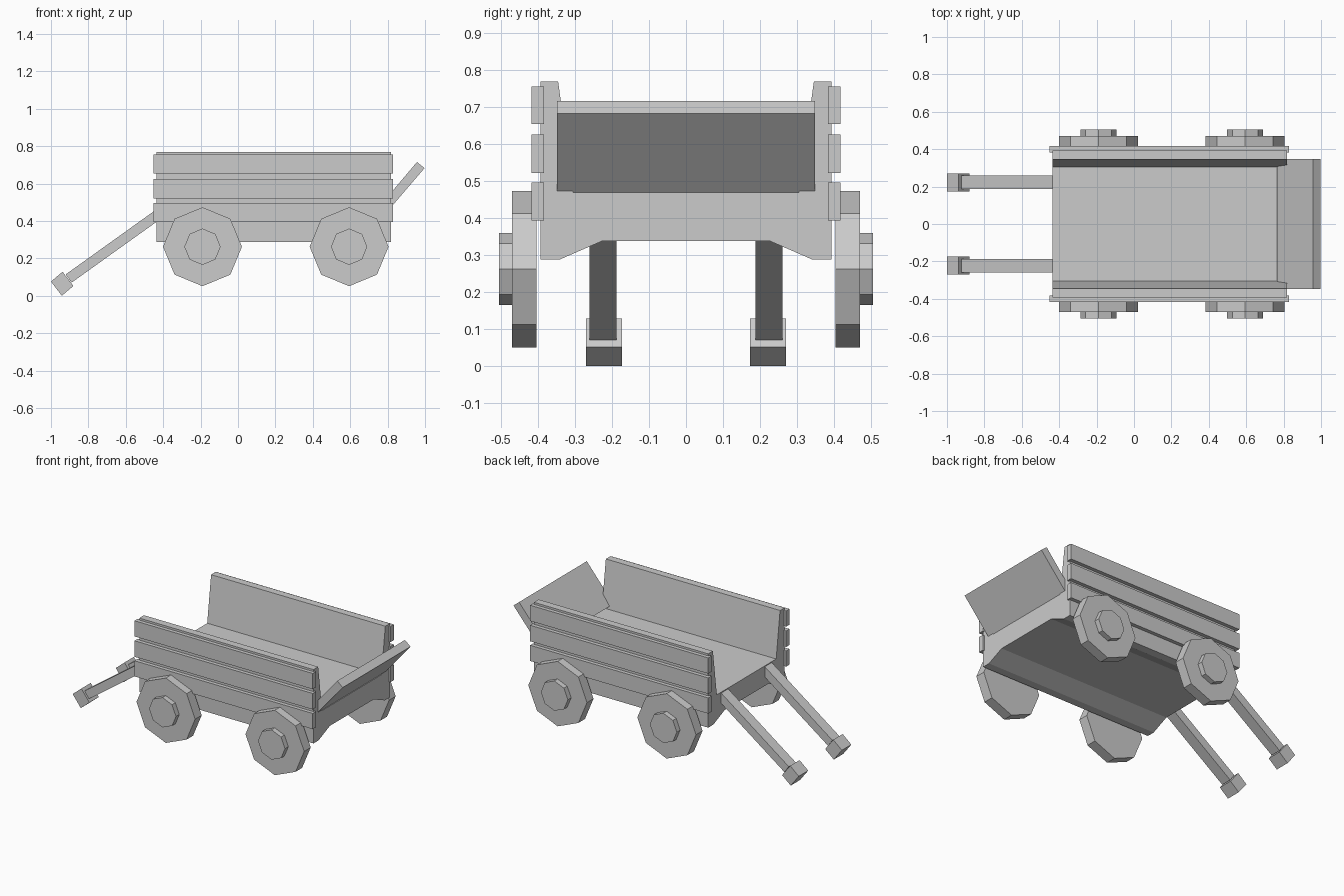
import bpy, bmesh, math
from mathutils import Vector

cube = bpy.data.objects.get("Cube")
if cube:
    bpy.data.objects.remove(cube, do_unlink=True)

grey = bpy.data.materials.new("plain_grey")
grey.use_nodes = True
COLOUR = (0.6, 0.6, 0.6, 1)
grey.diffuse_color = COLOUR
grey.node_tree.nodes["Principled BSDF"].inputs["Base Color"].default_value = COLOUR


def prism(name, points, axis, start, end):
    """Extrude a closed profile along x (points are y, z) or y (points are x, z)."""
    bm = bmesh.new()
    place = (lambda a, b: (start, a, b)) if axis == "x" else (lambda a, b: (a, start, b))
    face = bm.faces.new([bm.verts.new(place(a, b)) for a, b in points])
    new = bmesh.ops.extrude_face_region(bm, geom=[face])["geom"]
    step = Vector((end - start, 0, 0) if axis == "x" else (0, end - start, 0))
    bmesh.ops.translate(bm, vec=step, verts=[v for v in new if isinstance(v, bmesh.types.BMVert)])
    bmesh.ops.recalc_face_normals(bm, faces=bm.faces)
    mesh = bpy.data.meshes.new(name)
    bm.to_mesh(mesh)
    bm.free()
    mesh.materials.append(grey)
    obj = bpy.data.objects.new(name, mesh)
    bpy.context.collection.objects.link(obj)
    return obj


def rect(x0, x1, z0, z1):
    return [(x0, z0), (x1, z0), (x1, z1), (x0, z1)]


def octagon(x, z, radius):
    return [(x + radius * math.cos(i * math.pi / 4), z + radius * math.sin(i * math.pi / 4))
            for i in range(8)]


# Trough-shaped bed with sloping inner walls and a raised underside
half = [(0.225, 0.34), (0.34, 0.29), (0.393, 0.29), (0.393, 0.77),
        (0.345, 0.77), (0.338, 0.72), (0.305, 0.47)]
prism("wagon_bed", half + [(-y, z) for y, z in reversed(half)], "x", -0.435, 0.818)

# Open tailgate leaning outwards
prism("tailgate", [(0.765, 0.49), (0.805, 0.46), (0.997, 0.684), (0.957, 0.717)],
      "y", -0.348, 0.348)

for side, s in (("left", 1), ("right", -1)):
    # Side planks
    for level, (z0, z1) in zip(("lower", "middle", "upper"),
                               ((0.395, 0.497), (0.523, 0.627), (0.655, 0.757))):
        prism(f"{level}_plank_{side}", rect(-0.452, 0.829, z0, z1), "y", s * 0.383, s * 0.417)

    # Wheels and hubs
    for end, x in (("handle_end", -0.19), ("tail_end", 0.594)):
        prism(f"wheel_{end}_{side}", octagon(x, 0.264, 0.211), "y", s * 0.403, s * 0.47)
        prism(f"hub_{end}_{side}", octagon(x, 0.264, 0.097), "y", s * 0.46, s * 0.504)

    # Pull shafts with blocky grips
    prism(f"shaft_{side}", [(-0.434, 0.465), (-0.434, 0.398), (-0.89, 0.072), (-0.921, 0.116)],
          "y", s * 0.188, s * 0.26)
    prism(f"grip_{side}", [(-1.0, 0.078), (-0.938, 0.13), (-0.88, 0.054), (-0.942, 0.002)],
          "y", s * 0.173, s * 0.27)

# Rest the lowest corner on the ground
for obj in bpy.data.objects:
    if obj.type == "MESH" and grey.name in obj.data.materials:
        obj.location.z = -0.002
